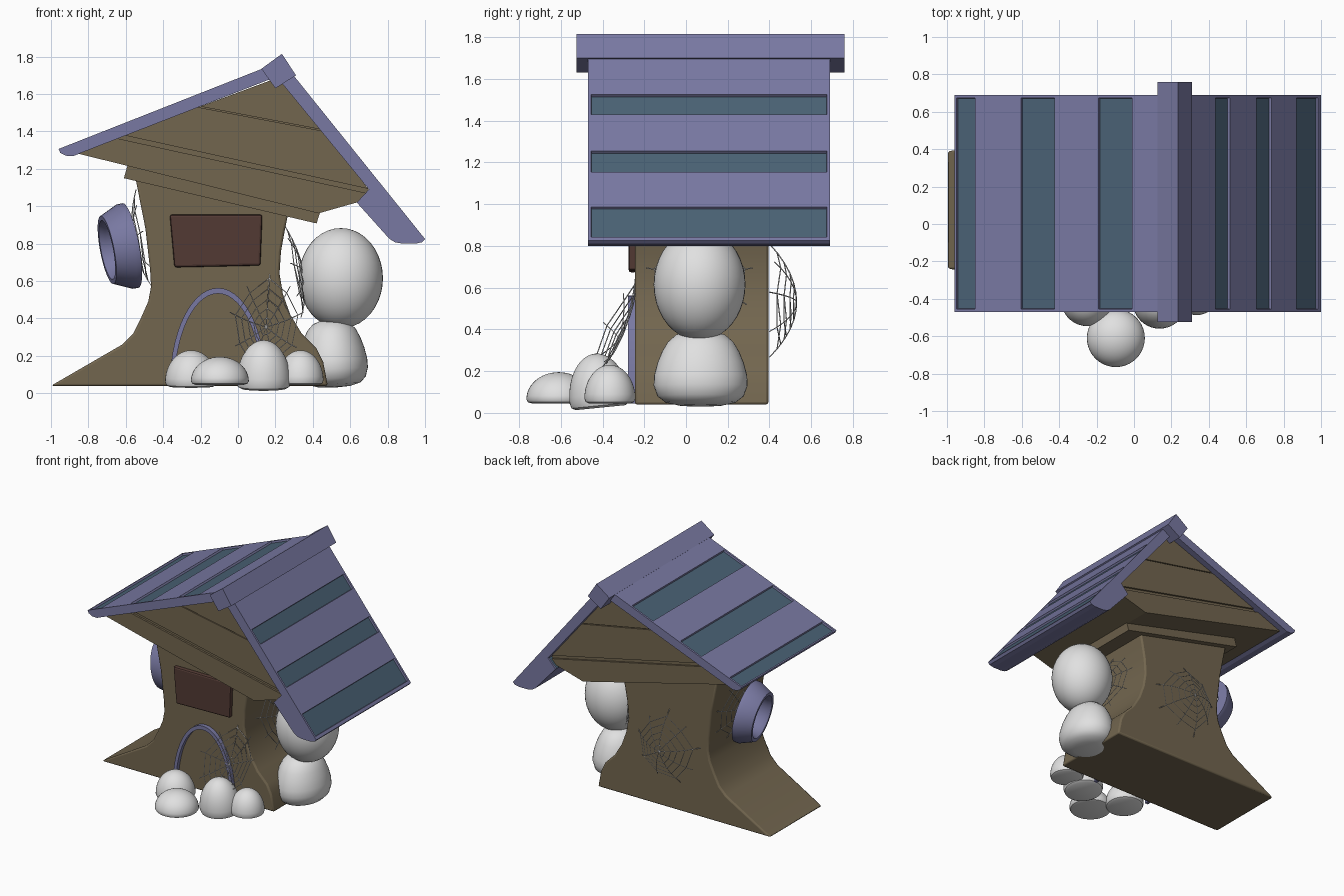
import bpy, bmesh, math
from mathutils import Vector, Matrix

cube = bpy.data.objects.get("Cube")
if cube:
    bpy.data.objects.remove(cube, do_unlink=True)


def material(name, r, g, b):
    m = bpy.data.materials.new(name)
    m.use_nodes = True
    m.diffuse_color = (r, g, b, 1)
    m.node_tree.nodes["Principled BSDF"].inputs["Base Color"].default_value = (r, g, b, 1)
    return m


WOOD = material("brown wood", .17, .133, .078)
ROOF = material("lavender blue", .19, .19, .36)
STRIP = material("slate teal", .068, .12, .175)
SIGN = material("dark red brown", .085, .042, .034)
STONE = material("pale grey", .75, .75, .75)


def finish(bm, name, *mats, smooth=False, bevel=0):
    bmesh.ops.recalc_face_normals(bm, faces=bm.faces[:])
    me = bpy.data.meshes.new(name)
    bm.to_mesh(me)
    bm.free()
    ob = bpy.data.objects.new(name, me)
    bpy.context.collection.objects.link(ob)
    for m in mats:
        me.materials.append(m)
    if bevel:
        mod = ob.modifiers.new("Bevel", 'BEVEL')
        mod.width, mod.segments = bevel, 2
        mod.limit_method, mod.angle_limit = 'ANGLE', math.radians(50)
    if smooth:
        bpy.ops.object.select_all(action='DESELECT')
        ob.select_set(True)
        bpy.context.view_layer.objects.active = ob
        bpy.ops.object.shade_smooth_by_angle(angle=math.radians(35))
    return ob


def prism(pts, ys):
    """Front outline (x, z) carried through the given y stations."""
    bm = bmesh.new()
    loops = [[bm.verts.new((x, y, z)) for x, z in pts] for y in ys]
    n = len(pts)
    for a, b in zip(loops, loops[1:]):
        for i in range(n):
            j = (i + 1) % n
            bm.faces.new((a[i], a[j], b[j], b[i]))
    bm.faces.new(loops[0])
    bm.faces.new(loops[-1][::-1])
    bmesh.ops.recalc_face_normals(bm, faces=bm.faces[:])
    return bm


def lathe(name, profile, mat, matrix, closed=False):
    """Spin an (r, z) profile about z, then place it."""
    bm = bmesh.new()
    vs = [bm.verts.new((r, 0, z)) for r, z in profile]
    es = [bm.edges.new(p) for p in zip(vs, vs[1:] + (vs[:1] if closed else []))]
    bmesh.ops.spin(bm, geom=vs + es, cent=(0, 0, 0), axis=(0, 0, 1),
                   angle=math.tau, steps=40)
    bmesh.ops.remove_doubles(bm, verts=bm.verts[:], dist=1e-5)
    bm.transform(matrix)
    return finish(bm, name, mat, smooth=True)


def place(loc, scale, tilt_x=0, tilt_y=0):
    return (Matrix.Translation(loc) @ Matrix.Rotation(tilt_x, 4, 'X')
            @ Matrix.Rotation(tilt_y, 4, 'Y') @ Matrix.Diagonal((*scale, 1)))


# Trunk with flared foot
trunk = [(-1, .04), (-.62, .26), (-.56, .32), (-.52, .4), (-.48, .49), (-.465, .57),
         (-.47, .66), (-.495, .88), (-.55, 1.16), (.27, .97), (.25, .87), (.23, .76),
         (.222, .64), (.24, .53), (.28, .42), (.34, .32), (.42, .24), (.455, .17), (.48, .04)]
finish(prism(trunk, (-.245, .395)), "trunk", WOOD, smooth=True, bevel=.012)

# Ledge below the gable
ledge = [(-.61, 1.15), (.42, .908), (.44, .97), (-.59, 1.22)]
finish(prism(ledge, (-.29, .44)), "ledge", WOOD)

# Gable: recessed core with three planks on it
gable = [(-.87, 1.285), (.43, .962), (.67, 1.03), (.715, 1.07), (.22, 1.69)]
finish(prism(gable, (-.41, .63)), "gable_core", WOOD)
seams = [((-.6, 1.365), (.7, 1.08), .012), ((-.2, 1.53), (.43, 1.41), .003)]


def trim(bm, seam, side):
    (x0, z0), (x1, z1), gap = seam
    n = Vector((z0 - z1, 0, x1 - x0)).normalized() * side
    bmesh.ops.bisect_plane(bm, geom=bm.verts[:] + bm.edges[:] + bm.faces[:],
                           plane_co=Vector((x0, 0, z0)) + n * gap, plane_no=n,
                           clear_inner=True)
    bmesh.ops.holes_fill(bm, edges=[e for e in bm.edges if e.is_boundary])


for name, below, above in (("lower", None, 0), ("middle", 0, 1), ("upper", 1, None)):
    bm = prism(gable, (-.425, .645))
    if below is not None:
        trim(bm, seams[below], 1)
    if above is not None:
        trim(bm, seams[above], -1)
    finish(bm, name + "_gable_plank", WOOD)


# Roof slopes with sunken strips
def slope(name, top, rest, strips):
    xs = sorted(x for s in strips for x in s)
    (xa, za), (xb, zb) = top
    if xb < xa:
        xs.reverse()
    pts = [top[0]] + [(x, za + (x - xa) * (zb - za) / (xb - xa)) for x in xs] + [top[1]] + rest
    bm = prism(pts, (-.47, -.455, .675, .69))
    cut = []
    for f in bm.faces:
        c = f.calc_center_median()
        if abs(c.y - .11) < .01 and f.normal.z > .2:
            if any(a < c.x < b for a, b in strips):
                cut.append(f)
    bmesh.ops.inset_individual(bm, faces=cut, thickness=.004, depth=-.014)
    for f in cut:
        f.material_index = 1
    finish(bm, name, ROOF, STRIP)


slope("right_hand_roof", ((.25, 1.758), (1, .825)),
      [(.985, .808), (.95, .8), (.88, .8), (.84, .807), (.81, .825), (.635, 1.02),
       (.7, 1.09), (.2, 1.7)],
      [(.437, .513), (.655, .735), (.87, .985)])
slope("left_hand_roof", ((.2, 1.763), (-.96, 1.306)),
      [(-.95, 1.285), (-.92, 1.27), (-.88, 1.268), (-.84, 1.285), (.2, 1.69)],
      [(-.19, -.01), (-.605, -.425), (-.95, -.85)])
cap = [(.125, 1.735), (.235, 1.815), (.31, 1.7), (.2, 1.63)]
finish(prism(cap, (-.525, .76)), "ridge_cap", ROOF)

# Sign and door arch
board = [(-.365, .955), (.13, .955), (.12, .683), (-.34, .673)]
finish(prism(board, (-.275, -.235)), "sign_board", SIGN, bevel=.012)
arc = [math.pi * i / 28 for i in range(29)]
arch = [(-.107 + r * math.cos(t), .045 + h * math.sin(t))
        for r, h, ts in ((.257, .518, arc), (.232, .488, arc[::-1])) for t in ts]
finish(prism(arch, (-.277, -.235)), "door_arch", ROOF, smooth=True)

# Round window frame on the side
axis = Vector((-.95, -.2, -.18)).normalized()
lathe("round_window", [(.23, 0), (.23, .03), (.185, .13), (.16, .13), (.145, .1), (.145, 0)], ROOF,
      Matrix.Translation((-.575, .09, .79)) @ axis.to_track_quat('Z', 'Y').to_matrix().to_4x4(),
      closed=True)

# Stacked boulders beside the trunk
ball = [(math.sin(t), -math.cos(t)) for t in (math.pi * i / 20 for i in range(21))]
lathe("upper_boulder", ball, STONE, place((.55, .065, .615), (.225, .22, .268)))
pear = [(0, 0), (.45, .005), (.75, .02), (.92, .05), (1, .1), (.99, .15), (.92, .21),
        (.82, .265), (.7, .31), (.52, .345), (.3, .36), (0, .37)]
lathe("lower_boulder", pear, STONE, place((.515, .07, .03), (.185, .225, 1), 0, -.05))

# Domed stones at the doorstep: centre, base height, radius, height, tilt
dome = [(0, 0), (.82, 0), (.95, .04), (1, .13)] + [
    (math.cos(t), .13 + .87 * math.sin(t)) for t in (math.pi * i / 24 for i in range(1, 12))] + [(0, 1)]
for i, (x, y, z, r, h, tilt) in enumerate([(-.25, -.405, .035, .14, .195, .05),
                                           (-.097, -.61, .045, .155, .15, 0),
                                           (.137, -.41, .025, .145, .26, .1),
                                           (.335, -.365, .045, .122, .185, 0)], 1):
    lathe(f"step_stone_{i}", dome, STONE, place((x, y, z), (r, r, h), tilt))


# Cobwebs: straight threads between bowed spokes
def web(name, centre, u, v, bow, spokes=9):
    c, u, v, bow = map(Vector, (centre, u, v, bow))
    cu = bpy.data.curves.new(name, 'CURVE')
    cu.dimensions, cu.bevel_depth, cu.bevel_resolution = '3D', .0028, 0

    def point(k, f):
        a = math.tau * (k + .25) / spokes
        f *= 1 - .1 * (k % 2)
        return c + (u * math.cos(a) + v * math.sin(a)) * f + bow * (1 - f * f)

    def thread(pts, cyclic):
        s = cu.splines.new('POLY')
        s.points.add(len(pts) - 1)
        for p, co in zip(s.points, pts):
            p.co = (*co, 1)
        s.use_cyclic_u = cyclic

    for k in range(spokes):
        thread([point(k, f / 6) for f in range(7)], False)
    for f in (.17, .34, .5, .68, .85):
        thread([point(k, f) for k in range(spokes)], True)
    cu.materials.append(STONE)
    ob = bpy.data.objects.new(name, cu)
    bpy.context.collection.objects.link(ob)
    bpy.ops.object.select_all(action='DESELECT')
    ob.select_set(True)
    bpy.context.view_layer.objects.active = ob
    bpy.ops.object.convert(target='MESH')


web("front_cobweb", (.15, -.37, .385), (.2, .05, 0), (.02, .13, .28), (0, .05, -.03))
web("back_cobweb", (-.14, .4, .53), (.27, 0, 0), (0, 0, .28), (0, .13, 0))
web("right_hand_cobweb", (.29, .065, .65), (0, .26, 0), (-.05, 0, .26), (.06, 0, 0))
web("left_hand_cobweb", (-.5, .1, .82), (0, .25, 0), (-.045, 0, .27), (-.06, 0, -.01))
